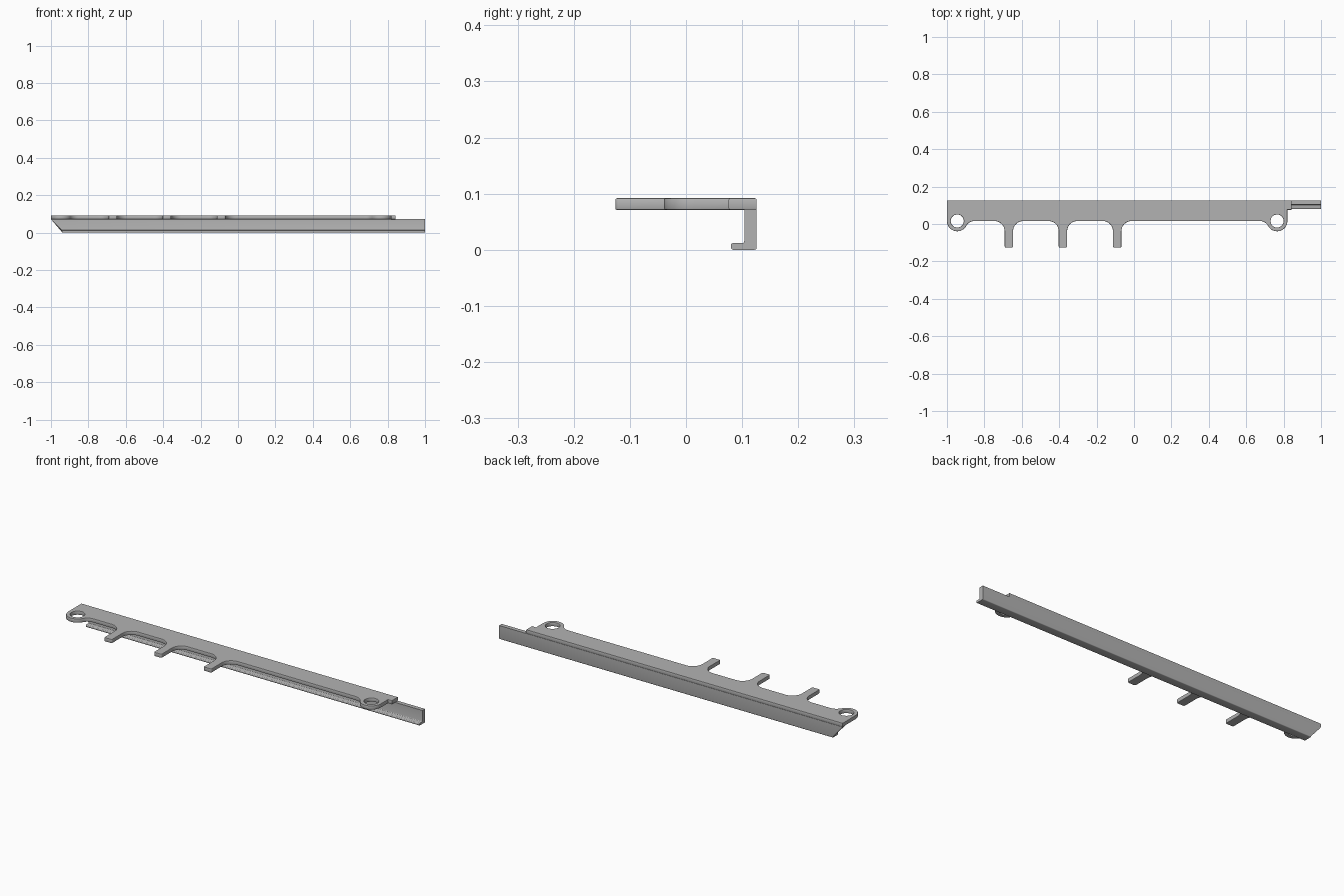
import bpy, bmesh, math

if "Cube" in bpy.data.objects:
    bpy.data.objects.remove(bpy.data.objects["Cube"])

grey = bpy.data.materials.new("grey plastic")
grey.diffuse_color = (0.45, 0.45, 0.45, 1)
grey.use_nodes = True
grey.node_tree.nodes["Principled BSDF"].inputs["Base Color"].default_value = grey.diffuse_color


def arc(cx, cy, r, a0, a1, n=10):
    """Points on an arc, angles in degrees."""
    return [(cx + r * math.cos(math.radians(a0 + (a1 - a0) * i / n)),
             cy + r * math.sin(math.radians(a0 + (a1 - a0) * i / n)))
            for i in range(n + 1)]


def finish(obj):
    obj.data.materials.clear()
    obj.data.materials.append(grey)
    bpy.ops.object.select_all(action='DESELECT')
    obj.select_set(True)
    bpy.context.view_layer.objects.active = obj
    bpy.ops.object.shade_smooth_by_angle(angle=math.radians(35))


# Shared dimensions
BACK, FRONT, TIP = 0.126, 0.016, -0.126
Z0, Z1, EDGE = 0.071, 0.092, 0.003
RING, HOLE, BLEND = 0.055, 0.035, 0.05
LEFT, RIGHT = -0.945, 0.765          # screw eye centres
FIL, HALF, TIP_R = 0.055, 0.0225, 0.007

# Top plate outline, counter-clockwise from the back left corner
reach = math.sqrt((RING + BLEND) ** 2 - BLEND ** 2)
ang = math.degrees(math.asin(BLEND / (RING + BLEND)))
outline = [(-1, BACK)]
outline += arc(LEFT, FRONT, RING, 180, 360 - ang, 20)
outline += arc(LEFT + reach, FRONT - BLEND, BLEND, 180 - ang, 90, 6)
for x in (-0.669, -0.38, -0.09):     # three finger tabs
    outline += arc(x - HALF - FIL, FRONT - FIL, FIL, 90, 0)
    outline += arc(x - HALF + TIP_R, TIP + TIP_R, TIP_R, 180, 270, 4)
    outline += arc(x + HALF - TIP_R, TIP + TIP_R, TIP_R, 270, 360, 4)
    outline += arc(x + HALF + FIL, FRONT - FIL, FIL, 180, 90)
outline += arc(RIGHT - reach, FRONT - BLEND, BLEND, 90, ang, 6)
outline += arc(RIGHT, FRONT, RING, 180 + ang, 360, 20)
outline += [(0.82, 0.076), (0.843, 0.076), (0.843, BACK)]

# Plate with two screw holes, edges softly rounded
curve = bpy.data.curves.new("top_plate", 'CURVE')
curve.dimensions = '2D'
curve.fill_mode = 'BOTH'
curve.extrude = (Z1 - Z0) / 2 - EDGE
curve.bevel_depth = EDGE
curve.bevel_resolution = 1
curve.offset = -EDGE
holes = [arc(x, FRONT, HOLE, 360, 0, 32)[:-1] for x in (LEFT, RIGHT)]
for pts in [outline] + holes:
    s = curve.splines.new('POLY')
    s.points.add(len(pts) - 1)
    for p, (x, y) in zip(s.points, pts):
        p.co = (x, y, 0, 1)
    s.use_cyclic_u = True
plate = bpy.data.objects.new("top_plate", curve)
plate.location.z = (Z0 + Z1) / 2
bpy.context.collection.objects.link(plate)
plate.select_set(True)
bpy.context.view_layer.objects.active = plate
bpy.ops.object.convert(target='MESH')
finish(bpy.context.view_layer.objects.active)

# Back wall with a hooked lower lip: y-z profile swept along x
R = 0.004
profile = [(BACK, Z0 + 0.0005), (0.104, Z0 + 0.0005)]
profile += arc(0.100, 0.016, 0.004, 0, -90, 3)
profile += arc(0.080 + R, 0.012 - R, R, 90, 180, 3)
profile += arc(0.080 + R, R, R, 180, 270, 3)
profile += arc(BACK - R, R, R, 270, 360, 3)

bm = bmesh.new()
# The left end slopes inward towards the bottom
ends = [[bm.verts.new((min(-0.942, -1 + max(0, Z0 - z)), y, z)) for y, z in profile],
        [bm.verts.new((1, y, z)) for y, z in profile]]
n = len(profile)
for i in range(n):
    j = (i + 1) % n
    bm.faces.new((ends[0][i], ends[0][j], ends[1][j], ends[1][i]))
for ring in ends:
    bm.faces.new(ring)
bmesh.ops.recalc_face_normals(bm, faces=bm.faces)
mesh = bpy.data.meshes.new("back_wall")
bm.to_mesh(mesh)
bm.free()
wall = bpy.data.objects.new("back_wall", mesh)
bpy.context.collection.objects.link(wall)
finish(wall)
